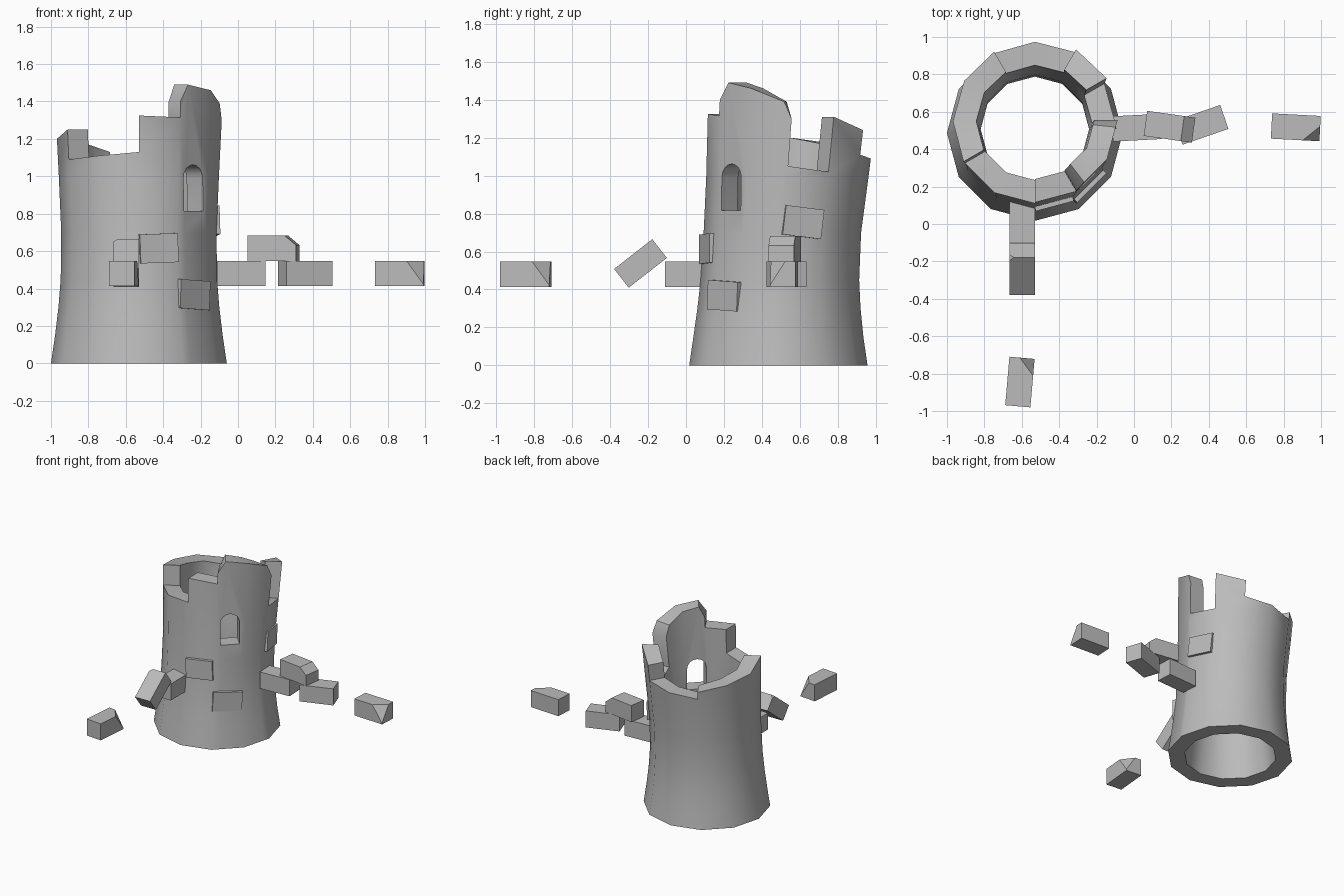
import bpy, bmesh, math
from mathutils import Matrix, Vector

old = bpy.data.objects.get("Cube")
if old:
    bpy.data.objects.remove(old, do_unlink=True)

stone = bpy.data.materials.new("grey stone")
stone.use_nodes = True
GREY = (0.5, 0.5, 0.5, 1)
stone.diffuse_color = GREY
stone.node_tree.nodes["Principled BSDF"].inputs["Base Color"].default_value = GREY


def add_object(name, bm):
    bmesh.ops.recalc_face_normals(bm, faces=bm.faces)
    mesh = bpy.data.meshes.new(name)
    bm.to_mesh(mesh)
    bm.free()
    mesh.materials.append(stone)
    obj = bpy.data.objects.new(name, mesh)
    bpy.context.collection.objects.link(obj)
    return obj


# Tower: twelve-sided flared wall that leans back slightly
CX, SIDES, WALL = -0.53, 12, 0.125
# height, outer radius, centre y
PROFILE = [(0, .47, .487), (.15, .448, .487), (.3, .43, .49), (.45, .418, .495),
           (.7, .415, .508), (1, .428, .535), (1.3, .443, .557), (1.6, .446, .575)]
RIM = 1.0


def wall_point(t, z, inner):
    """Point on the wall, t counted in sides from +x."""
    for (z0, r0, y0), (z1, r1, y1) in zip(PROFILE, PROFILE[1:]):
        if z <= z1:
            f = (z - z0) / (z1 - z0)
            break
    r = r0 + (r1 - r0) * f - (WALL if inner else 0)
    cy = y0 + (y1 - y0) * f
    step = 2 * math.pi / SIDES
    k = math.floor(t + 1e-6)
    a = Vector((math.cos(k * step), math.sin(k * step), 0))
    b = Vector((math.cos((k + 1) * step), math.sin((k + 1) * step), 0))
    return Vector((CX, cy, z)) + a.lerp(b, max(t - k, 0)) * r


# Broken top: start side, height at start, height at end
TOPS = [(0, 1.05, 1.02), (1, 1.31, 1.24), (2, 1.11, 1.09), (3, 1.09, 1.07),
        (4, 1.13, 1.17), (5, 1.17, 1.2), (6, 1.2, 1.25), (7, 1.09, 1.11),
        (8, 1.11, 1.13), (9, 1.325, 1.315), (10, 1.4, 1.49), (10.25, 1.49, 1.46),
        (11, 1.46, 1.39), (11.8, 1.39, 1.3)]
bm = bmesh.new()


def face(points):
    bm.faces.new([bm.verts.new(p) for p in points])


levels = [p[0] for p in PROFILE if p[0] <= RIM]
for i, (t0, h0, h1) in enumerate(TOPS):
    before = TOPS[i - 1][2]
    t1, after, _ = TOPS[(i + 1) % len(TOPS)]
    t1 = t1 or SIDES
    for inner in (False, True):
        for za, zb in zip(levels, levels[1:]):
            face([wall_point(t0, za, inner), wall_point(t1, za, inner),
                  wall_point(t1, zb, inner), wall_point(t0, zb, inner)])
        ring = [(t0, RIM), (t1, RIM)]
        if after < h1:
            ring.append((t1, after))
        ring += [(t1, h1), (t0, h0)]
        if before < h0:
            ring.append((t0, before))
        face([wall_point(t, z, inner) for t, z in ring])
    for za, zb in ((0, 0), (h0, h1)):
        face([wall_point(t0, za, False), wall_point(t1, zb, False),
              wall_point(t1, zb, True), wall_point(t0, za, True)])
    if abs(after - h1) > 1e-4:
        face([wall_point(t1, h1, False), wall_point(t1, after, False),
              wall_point(t1, after, True), wall_point(t1, h1, True)])
bmesh.ops.remove_doubles(bm, verts=bm.verts, dist=1e-4)
tower = add_object("tower_wall", bm)

# Arched window cut through the front-left wall
bm = bmesh.new()
W, SILL, SPRING = .072, .815, .99
outline = [(-W, SILL), (W, SILL)]
outline += [(W * math.cos(a), SPRING + W * math.sin(a))
            for a in (math.pi * n / 8 for n in range(9))]
arch = bm.faces.new([bm.verts.new((.2, y, z)) for y, z in outline])
grown = bmesh.ops.extrude_face_region(bm, geom=[arch])["geom"]
bmesh.ops.translate(bm, vec=(.4, 0, 0),
                    verts=[v for v in grown if isinstance(v, bmesh.types.BMVert)])
bm.transform(Matrix.Translation((CX, .53, 0)) @ Matrix.Rotation(math.radians(-45), 4, 'Z'))
cutter = add_object("window_cutter", bm)
cutter.hide_render = True
mod = tower.modifiers.new("window", 'BOOLEAN')
mod.operation, mod.solver, mod.object = 'DIFFERENCE', 'EXACT', cutter
bpy.context.view_layer.objects.active = tower
tower.select_set(True)
bpy.ops.object.modifier_apply(modifier=mod.name)
bpy.data.objects.remove(cutter, do_unlink=True)
bpy.ops.object.shade_smooth_by_angle(angle=math.radians(38))


def block(name, centre, size, turn=0, tilt=0, roll=0, cut=None):
    """Box turned about z, tilted about its y and rolled about its x; cut = (point, normal)."""
    bm = bmesh.new()
    bmesh.ops.create_cube(bm, size=1, matrix=Matrix.Diagonal((*size, 1)))
    if cut:
        bmesh.ops.bisect_plane(bm, geom=bm.verts[:] + bm.edges[:] + bm.faces[:],
                               plane_co=cut[0], plane_no=cut[1], clear_outer=True)
        bmesh.ops.holes_fill(bm, edges=[e for e in bm.edges if e.is_boundary])
    bm.transform(Matrix.Translation(centre)
                 @ Matrix.Rotation(math.radians(turn), 4, 'Z')
                 @ Matrix.Rotation(math.radians(tilt), 4, 'Y')
                 @ Matrix.Rotation(math.radians(roll), 4, 'X'))
    return add_object(name, bm)


# Raised stones set in the wall: bearing, height, centre y, width, wall distance, roll
for n, (bearing, z, cy, width, dist, roll) in enumerate((
        (-75, .615, .505, .21, .406, 2), (-45, .367, .493, .222, .41, -3),
        (15, .755, .511, .21, .404, -7))):
    a = math.radians(bearing)
    block(f"wall_stone_{n + 1}", (CX + dist * math.cos(a), cy + dist * math.sin(a), z),
          (.034, width, .155), bearing, 0, roll)

# Loose bricks
BRICK = Vector((.26, .135, .135))
h = BRICK / 2
corner = (Vector((h.x - .09, -h.y, h.z)), Vector((1 / .09, -1 / .08, 1 / .125)))
edge = (Vector((h.x - .06, 0, h.z)), Vector((.05, 0, .06)))
chip = (Vector((h.x - .03, h.y, h.z)), Vector((1, 1, 1)))
block("right_brick_inner", (.015, .515, .48), BRICK, 3)
block("right_brick_upper", (.19, .52, .615), BRICK, -8, cut=edge)
block("right_brick_outer", (.36, .53, .48), BRICK, 19)
block("right_brick_far", (.865, .517, .48), BRICK, -3, cut=corner)
block("front_brick_inner", (-.598, .02, .48), BRICK, 90)
block("front_brick_tilted", (-.598, -.24, .537), (.255, .135, .125), 90, -38, cut=chip)
block("front_brick_far", (-.61, -.845, .48), BRICK, 85, cut=corner)
